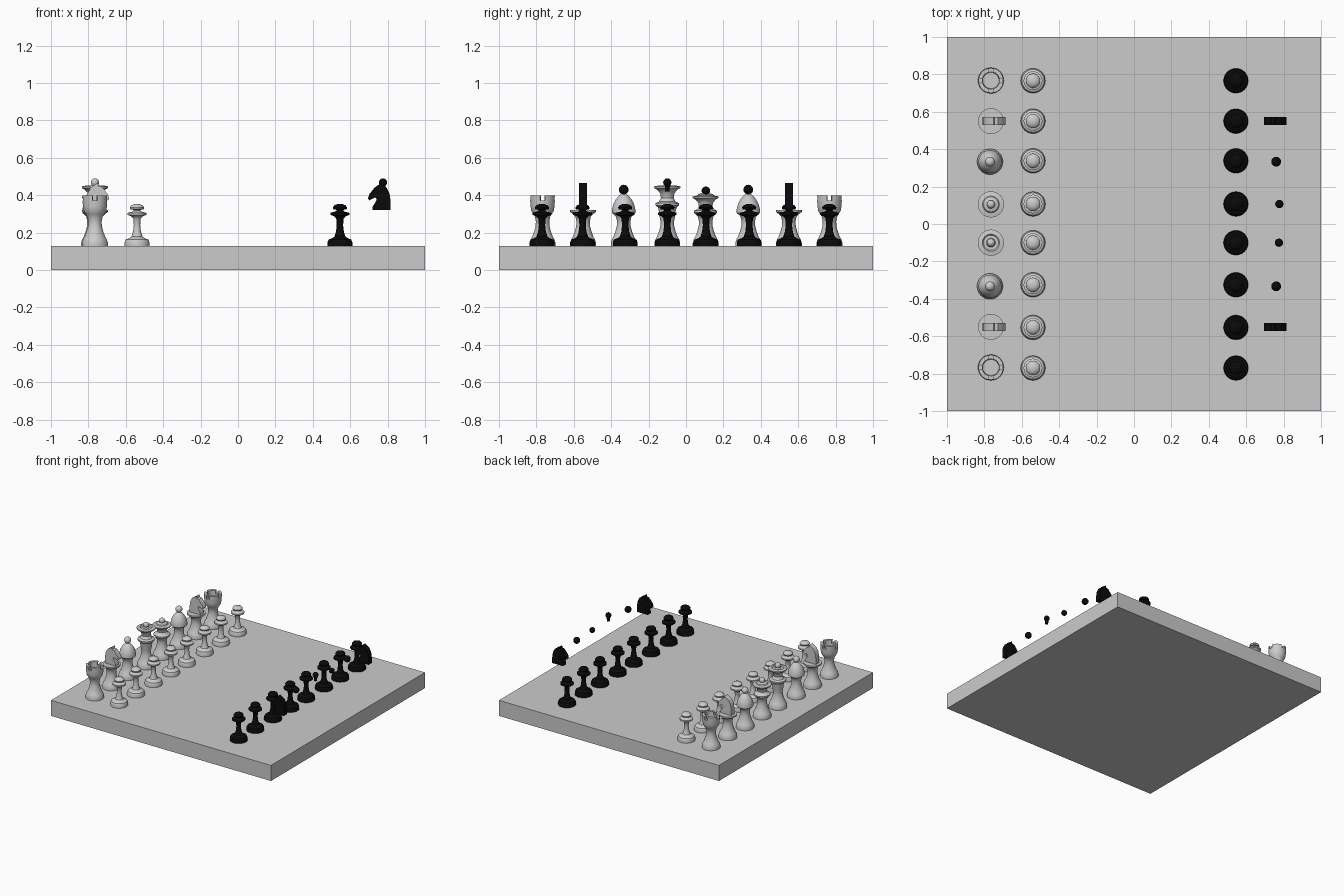
import bpy, bmesh, math
from mathutils import Vector

if "Cube" in bpy.data.objects:
    bpy.data.objects.remove(bpy.data.objects["Cube"])

def material(name, c):
    m = bpy.data.materials.new(name)
    m.diffuse_color = (c[0], c[1], c[2], 1)
    m.use_nodes = True
    m.node_tree.nodes["Principled BSDF"].inputs["Base Color"].default_value = m.diffuse_color
    return m

GREY = material("pale grey", (0.6, 0.6, 0.6))
BLACK = material("black", (0.003, 0.003, 0.003))
TOP = 0.128  # board surface

def finish(bm, name, mat, angle=35):
    bmesh.ops.recalc_face_normals(bm, faces=bm.faces)
    me = bpy.data.meshes.new(name)
    bm.to_mesh(me)
    bm.free()
    ob = bpy.data.objects.new(name, me)
    bpy.context.collection.objects.link(ob)
    me.materials.append(mat)
    bpy.ops.object.select_all(action='DESELECT')
    bpy.context.view_layer.objects.active = ob
    ob.select_set(True)
    bpy.ops.object.shade_smooth_by_angle(angle=math.radians(angle))
    return ob

def lathe(bm, prof, x, y, n=32):
    """Spin (radius, height) points about a vertical axis; zero radius closes the end."""
    rings = []
    for r, z in prof:
        if r == 0:
            rings.append([bm.verts.new((x, y, z))])
        else:
            rings.append([bm.verts.new((x + r * math.cos(2 * math.pi * i / n),
                                        y + r * math.sin(2 * math.pi * i / n), z)) for i in range(n)])
    for a, b in zip(rings, rings[1:]):
        for i in range(n):
            j = (i + 1) % n
            if len(a) == 1:
                bm.faces.new((a[0], b[i], b[j]))
            elif len(b) == 1:
                bm.faces.new((a[i], a[j], b[0]))
            else:
                bm.faces.new((a[i], a[j], b[j], b[i]))

def ball(r, z, n=10):
    return [(r * math.sin(math.pi * i / n) if 0 < i < n else 0, z - r * math.cos(math.pi * i / n))
            for i in range(n + 1)]

def turned(name, mat, x, y, *profiles):
    bm = bmesh.new()
    for p in profiles:
        lathe(bm, p, x, y)
    return finish(bm, name, mat)

# Shared lower body of the back-row pieces
BODY = [(0, TOP), (.069, TOP), (.069, .145), (.063, .165), (.055, .178), (.045, .205), (.037, .235),
        (.036, .26), (.041, .285)]
ROOK = BODY + [(.05, .30), (.06, .315), (.064, .34), (.066, .372), (.045, .372), (.043, .335), (0, .335)]
BISHOP = BODY + [(.05, .295), (.062, .305), (.062, .325), (.056, .35), (.044, .375), (.028, .395), (.012, .408), (0, .408)]
QUEEN = BODY + [(.05, .295), (.062, .307), (.062, .317), (.045, .325), (.036, .34), (.04, .36), (.055, .378), (.07, .385),
                (.07, .393), (.045, .398), (.04, .405), (.02, .412), (0, .415)]
KING = BODY + [(.044, .31), (.05, .335), (.063, .345), (.063, .357), (.045, .365), (.034, .385), (.038, .41), (.055, .43),
               (.07, .438), (.07, .447), (.046, .452), (.04, .445), (.024, .445), (.018, .455), (0, .46)]
KNIGHT = BODY + [(.05, .297), (.069, .31), (.069, .322), (0, .322)]
PAWN = [(0, TOP), (.066, TOP), (.066, .150), (.06, .163), (.042, .170), (.03, .178), (.021, .205), (.017, .24),
        (.02, .275), (.03, .287), (.05, .295), (.05, .306), (.026, .312), (.017, .318), (.02, .322), (.036, .325),
        (.038, .335), (.03, .346), (.015, .352), (0, .353)]

# Knight head side outline: x offset (forward positive), height
HEAD = [(-.048, .32), (.05, .32), (.048, .34), (.034, .36), (.026, .38), (.034, .388), (.052, .38),
        (.066, .372), (.074, .382), (.066, .405), (.048, .428), (.034, .444), (.016, .448), (.012, .466), (-.004, .455),
        (-.026, .44), (-.042, .41), (-.048, .37)]

def knight_head(name, mat, x, y, facing):
    bm = bmesh.new()
    f = bm.faces.new([bm.verts.new((x + facing * px, y - .021, z)) for px, z in HEAD])
    ext = bmesh.ops.extrude_face_region(bm, geom=[f])
    bmesh.ops.translate(bm, vec=(0, .042, 0), verts=[v for v in ext['geom'] if isinstance(v, bmesh.types.BMVert)])
    return finish(bm, name, mat)

def rook(name, mat, x, y):
    """Turned body plus four curved battlements."""
    bm = bmesh.new()
    lathe(bm, ROOK, x, y)
    steps = 7
    for q in range(4):
        rows = []
        for i in range(steps + 1):
            a = math.pi / 2 * q + math.radians(12 + 66 * i / steps)
            c, s = math.cos(a), math.sin(a)
            rows.append([bm.verts.new((x + r * c, y + r * s, z))
                         for r, z in ((.045, .37), (.066, .37), (.067, .398), (.046, .398))])
        for a, b in zip(rows, rows[1:]):
            for k in range(4):
                bm.faces.new((a[k], a[(k + 1) % 4], b[(k + 1) % 4], b[k]))
        bm.faces.new(rows[0])
        bm.faces.new(rows[-1])
    return finish(bm, name, mat)

# Board
bm = bmesh.new()
bmesh.ops.create_cube(bm, size=2)
for v in bm.verts:
    v.co.z = TOP if v.co.z > 0 else 0
finish(bm, "board", GREY)

# Pawns on both sides
for y in (-.77, -.553, -.325, -.1, .107, .338, .55, .766):
    turned("pale_pawn", GREY, -.54, y, PAWN)
    turned("dark_pawn", BLACK, .545, y, PAWN)

# Pale back row
X = -.765
for s in (-1, 1):
    rook("pale_rook", GREY, X, .767 * s)
    turned("pale_knight_base", GREY, X, .55 * s, KNIGHT)
    knight_head("pale_knight_head", GREY, X + .003, .55 * s, 1)
    turned("pale_bishop", GREY, X - .005, .333 * s, BISHOP, ball(.026, .43))
turned("pale_queen", GREY, X, .105, QUEEN, ball(.022, .424))
turned("pale_king", GREY, X, -.1, KING, ball(.022, .468))

# Dark back row: only the heads and finials exist
for s in (-1, 1):
    knight_head("dark_knight_head", BLACK, .768, .55 * s, -1)
    turned("dark_bishop_finial", BLACK, .76, .333 * s, ball(.026, .43))
turned("dark_queen_finial", BLACK, .777, .107, ball(.022, .424))
turned("dark_king_finial", BLACK, .775, -.1, [(0, .42), (.011, .42), (.014, .45), (0, .452)], ball(.022, .468))
